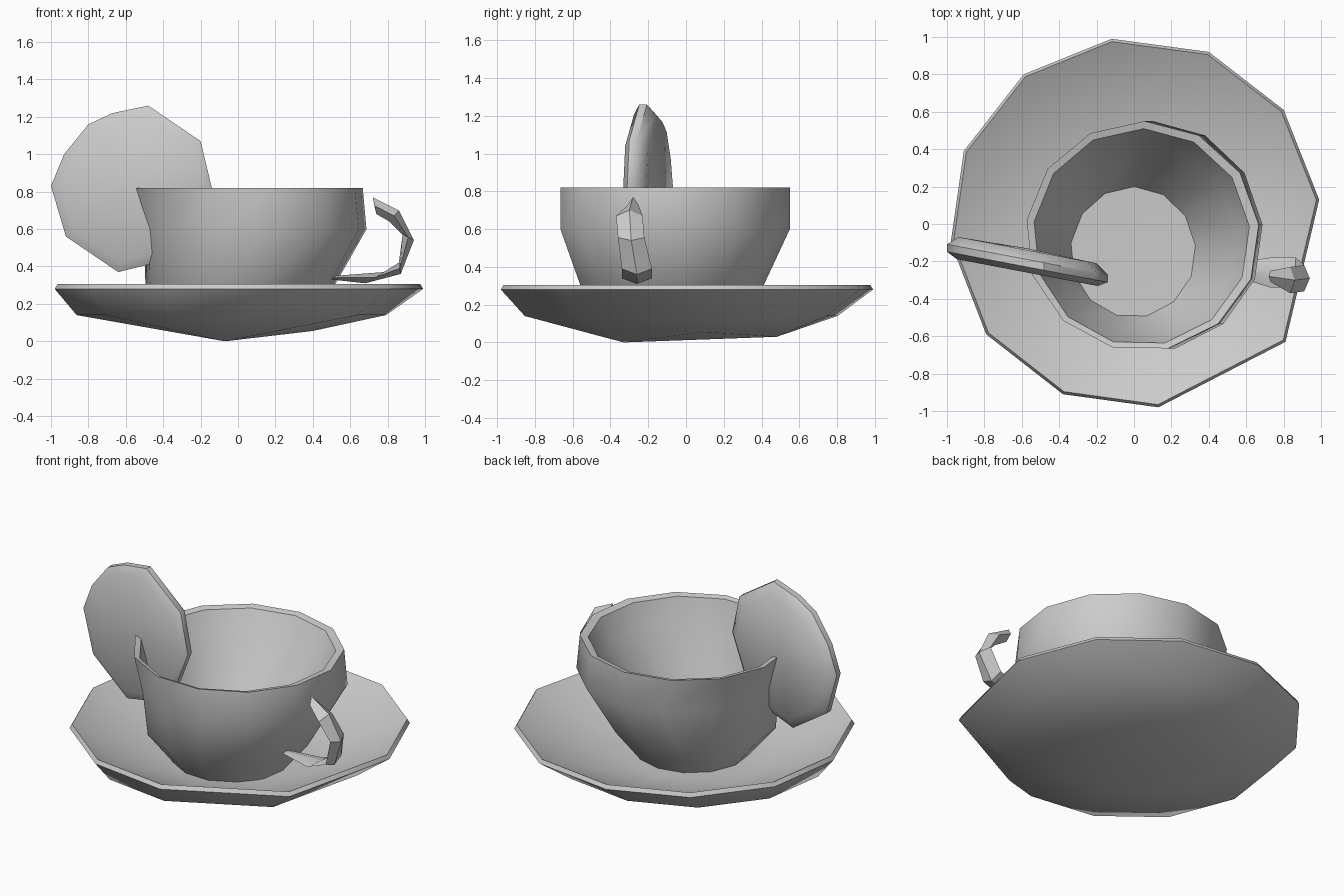
import bpy, bmesh, math
from mathutils import Vector

old = bpy.data.objects.get("Cube")
if old:
    bpy.data.objects.remove(old, do_unlink=True)

clay = bpy.data.materials.new("plain_grey")
clay.use_nodes = True
GREY = (0.6, 0.6, 0.6, 1)
clay.diffuse_color = GREY
clay.node_tree.nodes["Principled BSDF"].inputs["Base Color"].default_value = GREY


def oval(x0, x1, y0, y1, z, n=13, turn=0.1):
    """Level ring that fills the given extents."""
    cx, cy, rx, ry = (x0 + x1) / 2, (y0 + y1) / 2, (x1 - x0) / 2, (y1 - y0) / 2
    angles = [turn + math.tau * i / n for i in range(n)]
    return [(cx + rx * math.cos(a), cy + ry * math.sin(a), z) for a in angles]


def scaled(outline, s, z, cx=0, cy=0):
    return [(cx + x * s, cy + y * s, z) for x, y in outline]


def loft(bm, rings, first=None, last=None):
    """Skin neighbouring rings; close an end with a hub point."""
    loops = [[bm.verts.new(p) for p in r] for r in rings]
    n = len(loops[0])
    for a, b in zip(loops, loops[1:]):
        for i in range(n):
            j = (i + 1) % n
            bm.faces.new((a[i], a[j], b[j], b[i]))
    for hub, loop in ((first, loops[0]), (last, loops[-1])):
        if hub:
            v = bm.verts.new(hub)
            for i in range(n):
                bm.faces.new((loop[i], loop[(i + 1) % n], v))


def finish(name, bm, angle=45):
    bmesh.ops.remove_doubles(bm, verts=bm.verts, dist=0.0005)
    bmesh.ops.recalc_face_normals(bm, faces=bm.faces)
    mesh = bpy.data.meshes.new(name)
    bm.to_mesh(mesh)
    bm.free()
    mesh.materials.append(clay)
    ob = bpy.data.objects.new(name, mesh)
    bpy.context.collection.objects.link(ob)
    bpy.ops.object.select_all(action="DESELECT")
    ob.select_set(True)
    bpy.context.view_layer.objects.active = ob
    bpy.ops.object.shade_smooth_by_angle(angle=math.radians(angle))


# Saucer: uneven faceted dish with a keel-like underside
edge = [(-0.12, 0.99), (0.4, 0.92), (0.8, 0.61), (0.99, 0.13), (0.81, -0.63), (0.13, -0.98),
        (-0.38, -0.91), (-0.79, -0.59), (-0.98, -0.1), (-0.91, 0.39), (-0.59, 0.8)]
bm = bmesh.new()
keel = [(-0.07, -0.33, 0), (0.4, 0.1, 0.055), (0.05, 0.48, 0.03), (-0.4, 0.1, 0.07)]
for p in scaled(edge, 1, 0.28) + scaled(edge, 0.84, 0.14, -0.04, -0.03) + keel:
    bm.verts.new(p)
bmesh.ops.convex_hull(bm, input=bm.verts)
bm.normal_update()
lid = [f for f in bm.faces if f.normal.z > 0.9]
bmesh.ops.delete(bm, geom=lid, context="FACES")
loft(bm, [scaled(edge, 1, 0.28), scaled(edge, 0.985, 0.305), scaled(edge, 0.88, 0.25),
          scaled(edge, 0.55, 0.125), scaled(edge, 0.35, 0.1)], last=(0, 0, 0.1))
finish("saucer", bm)

# Cup: outside from foot to rim, then inside down to the floor
bm = bmesh.new()
loft(bm, [oval(-0.33, 0.35, -0.42, 0.26, 0.1), oval(-0.5, 0.52, -0.57, 0.41, 0.3),
          oval(-0.51, 0.69, -0.68, 0.55, 0.6), oval(-0.58, 0.67, -0.68, 0.55, 0.82),
          oval(-0.54, 0.62, -0.65, 0.51, 0.81), oval(-0.49, 0.56, -0.62, 0.44, 0.67),
          oval(-0.34, 0.33, -0.5, 0.2, 0.29)],
     first=(0, -0.08, 0.1), last=(0, -0.15, 0.28))
finish("cup", bm)

# Round slice: a thick faceted lens leaning across the cup rim
disc = [(-0.48, 1.26), (-0.67, 1.22), (-0.8, 1.16), (-0.93, 1.0), (-1.0, 0.83), (-0.92, 0.56),
        (-0.64, 0.37), (-0.44, 0.42), (-0.25, 0.56), (-0.14, 0.82), (-0.2, 1.07)]
MID = Vector((-0.57, 0.83))


def slice_ring(s, depth):
    """Outline shrunk about its middle, set back along the lean."""
    pts = [MID + (Vector(p) - MID) * s for p in disc]
    return [(x, -0.2 - 0.19 * (x - MID.x) + depth, z) for x, z in pts]


bm = bmesh.new()
loft(bm, [slice_ring(0.88, -0.06), slice_ring(1, -0.03), slice_ring(1, 0.01), slice_ring(0.86, 0.06)],
     first=(MID.x, -0.26, MID.y), last=(MID.x, -0.13, MID.y))
finish("round_slice", bm)

# Handle: bent strip with a four-sided section, each step (outer x, z, inner x, z, y centre, half width)
steps = [(0.72, 0.77, 0.74, 0.68, -0.28, 0.03), (0.86, 0.7, 0.81, 0.64, -0.3, 0.07),
         (0.94, 0.54, 0.88, 0.57, -0.29, 0.07), (0.87, 0.36, 0.86, 0.42, -0.26, 0.08),
         (0.68, 0.31, 0.78, 0.37, -0.26, 0.08), (0.5, 0.33, 0.52, 0.35, -0.24, 0.03)]
bm = bmesh.new()
sections = []
for ox, oz, ix, iz, y, w in steps:
    mx, mz = (ox + ix) / 2, (oz + iz) / 2
    sections.append([(ox, y, oz), (mx, y + w, mz), (ix, y, iz), (mx, y - w, mz)])
loft(bm, sections, first=(0.73, -0.28, 0.72), last=(0.5, -0.24, 0.34))
finish("handle", bm, 30)
